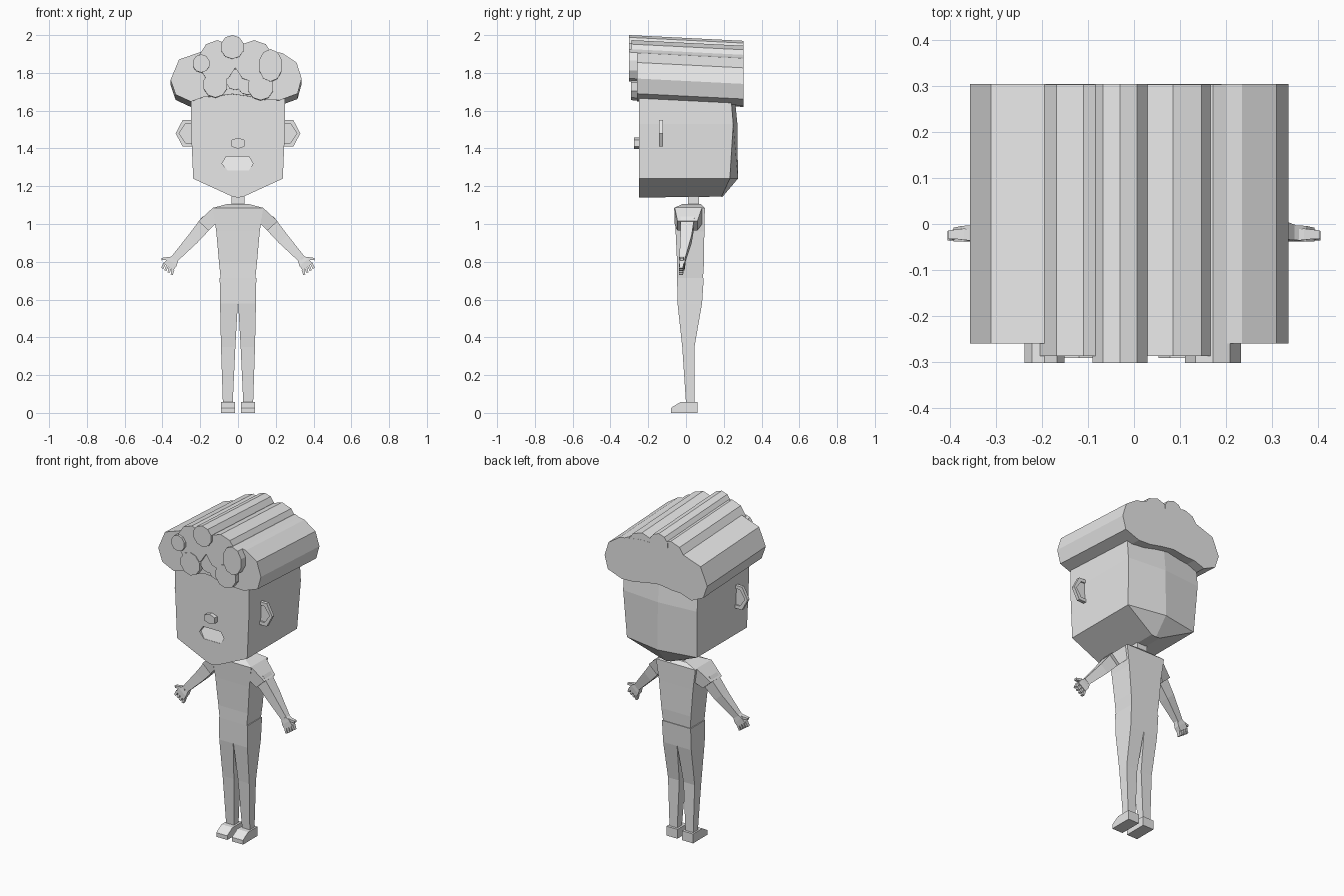
import bpy, bmesh, math

mat = bpy.data.materials.new("plain grey")
mat.diffuse_color = (0.8, 0.8, 0.8, 1)


def loft(name, rings, mirror=False):
    """Bridge equal-length rings of points and cap both ends."""
    bm = bmesh.new()
    vr = [[bm.verts.new(p) for p in r] for r in rings]
    n = len(vr[0])
    for a, b in zip(vr, vr[1:]):
        for i in range(n):
            j = (i + 1) % n
            bm.faces.new((a[i], a[j], b[j], b[i]))
    bm.faces.new(vr[0])
    bm.faces.new(vr[-1][::-1])
    bmesh.ops.remove_doubles(bm, verts=bm.verts, dist=1e-5)
    bmesh.ops.recalc_face_normals(bm, faces=bm.faces)
    me = bpy.data.meshes.new(name)
    bm.to_mesh(me)
    bm.free()
    me.materials.append(mat)
    ob = bpy.data.objects.new(name, me)
    bpy.context.collection.objects.link(ob)
    if mirror:
        ob.modifiers.new("mirror", 'MIRROR').use_mirror_merge = False
    return ob


def prism(name, pts, y0, y1, tilt=0.0, mirror=False):
    """Extrude an x-z outline along y, sinking by the tilt."""
    rings = [[(x, y, z - tilt * (y + 0.3)) for x, z in pts] for y in (y0, y1)]
    return loft(name, rings, mirror)


def rect(x0, x1, y0, y1, z):
    return [(x0, y0, z), (x1, y0, z), (x1, y1, z), (x0, y1, z)]


def limb(name, stations, mirror=True):
    """Box limb in the x-z plane; stations are (x, z, half width, y0, y1)."""
    rings = []
    for i, (x, z, w, y0, y1) in enumerate(stations):
        a, b = stations[max(i - 1, 0)], stations[min(i + 1, len(stations) - 1)]
        dx, dz = b[0] - a[0], b[1] - a[1]
        l = math.hypot(dx, dz)
        px, pz = -dz / l * w, dx / l * w
        rings.append([(x + px, y0, z + pz), (x - px, y0, z - pz),
                      (x - px, y1, z - pz), (x + px, y1, z + pz)])
    return loft(name, rings, mirror)


# Head: box with a ridged back and a pointed chin
head_rings = []
for z, w, zc, yb, yr in [(1.76, .25, 1.76, .235, .25), (1.67, .25, 1.67, .238, .258),
                         (1.53, .25, 1.53, .25, .272), (1.24, .237, 1.24, .232, .275),
                         (1.145, .03, 1.14, .188, .19)]:
    head_rings.append([(-w, -.25, z), (0, -.25, zc), (w, -.25, z),
                       (w, yb, z), (0, yr, zc), (-w, yb, z)])
head = loft("head", head_rings)

# Mouth: shallow wedge cut, deeper at the top
mouth_pts = [(-.085, 1.32), (-.062, 1.357), (.058, 1.357), (.08, 1.32), (.058, 1.284), (-.055, 1.284)]
cut = loft("mouth_cutter", [[(x, -.27, z) for x, z in mouth_pts],
                            [(x, -.248 + (z - 1.284) * .35, z) for x, z in mouth_pts]])
cut.hide_render = True
cut.hide_set(True)
m = head.modifiers.new("mouth", 'BOOLEAN')
m.operation, m.object, m.solver = 'DIFFERENCE', cut, 'EXACT'

# Nose
prism("nose", [(-.035, 1.445), (0, 1.457), (.035, 1.445), (.035, 1.41), (0, 1.398), (-.035, 1.41)],
      -.275, -.24)

# Ears: thin hexagonal plates with a sunken centre
outer = [(.235, 1.55), (.293, 1.55), (.33, 1.48), (.293, 1.41), (.235, 1.41)]
inner = [(.24, 1.53), (.278, 1.53), (.312, 1.48), (.278, 1.43), (.24, 1.43)]
ring = lambda pts, y: [(x, y, z) for x, z in pts]
loft("ear", [ring(inner, -.132), ring(inner, -.142), ring(outer, -.142),
             ring(outer, -.122), ring(inner, -.122), ring(inner, -.13)], True)

# Hair: scalloped core running front to back
TILT = 0.05
core = [(-.357, 1.765), (-.312, 1.873), (-.2, 1.912), (-.1, 1.93), (0, 1.93), (.1, 1.93),
        (.16, 1.92), (.235, 1.907), (.31, 1.857), (.337, 1.772), (.315, 1.692), (.22, 1.657),
        (.14, 1.66), (.06, 1.677), (-.03, 1.69), (-.12, 1.677), (-.18, 1.675),
        (-.25, 1.65), (-.33, 1.687)]
prism("hair_core", core, -.26, .305, TILT)

# Hair curls: many-sided rods (x, z, x radius, z radius, front y, back y)
curls = [(-.11, 1.862, .1, .112, -.288, .304), (.085, 1.862, .105, .112, -.288, .304),
         (-.03, 1.937, .063, .063, -.303, .305), (.172, 1.84, .064, .086, -.303, .304),
         (-.195, 1.85, .046, .048, -.303, -.2), (-.12, 1.74, .066, .07, -.292, -.2),
         (.12, 1.728, .07, .072, -.292, -.2), (-.015, 1.765, .05, .055, -.275, -.2),
         (.05, 1.73, .05, .045, -.28, -.2)]
for i, (cx, cz, rx, rz, y0, y1) in enumerate(curls):
    pts = [(cx + rx * math.sin(k * math.tau / 10), cz + rz * math.cos(k * math.tau / 10))
           for k in range(10)]
    prism("hair_curl_%d" % (i + 1), pts, y0, y1, TILT)

# Neck
loft("neck", [rect(-.034, .034, .01, .07, 1.08), rect(-.034, .034, .01, .07, 1.17)])

# Torso: shirt tapering to the waist
loft("torso", [rect(-w, w, a, b, z) for w, a, b, z in
               [(.092, -.047, .09, .715), (.1, -.047, .095, .79), (.115, -.055, .097, .96),
                (.133, -.063, .1, 1.085), (.06, -.02, .08, 1.105)]])

# Pelvis and legs
loft("pelvis", [rect(-w, w, a, b, z) for w, a, b, z in
                [(.095, -.045, .085, .58), (.097, -.047, .094, .715)]])
loft("leg", [rect(*r) for r in [(.028, .08, .0, .045, .05), (.014, .09, -.02, .045, .35),
                                (.001, .095, -.045, .085, .58)]], True)

# Shoes: side profile extruded across
shoe = [(-.08, 0), (.06, 0), (.06, .057), (-.03, .057), (-.075, .03), (-.08, .025)]
loft("shoe", [[(x, y, z) for y, z in shoe] for x in (.016, .09)], True)

# Sleeves, arms and hands
loft("sleeve", [[(.13, -.06, 1.088), (.12, -.06, 1.0), (.12, .085, 1.0), (.13, .085, 1.088)],
                [(.21, -.045, 1.015), (.155, -.045, .965), (.155, .06, .965), (.21, .06, 1.015)]],
     True)
limb("arm", [(.16, 1.015, .038, -.03, .045), (.24, .92, .031, -.03, .03),
             (.337, .815, .02, -.035, -.002)])
limb("palm", [(.332, .82, .02, -.034, -.003), (.35, .797, .031, -.038, -.004),
              (.368, .772, .031, -.038, -.008)])
limb("thumb", [(.335, .815, .01, -.036, -.014), (.37, .817, .008, -.034, -.01),
               (.405, .814, .006, -.032, -.014)])
for i in range(4):
    t = i / 3 - .5
    limb("finger_%d" % (i + 1), [(.366 + .044 * t, .775 + .036 * t, .007, -.034, -.012),
                                 (.376 + .05 * t, .748 + .034 * t, .006, -.036, -.016)])
